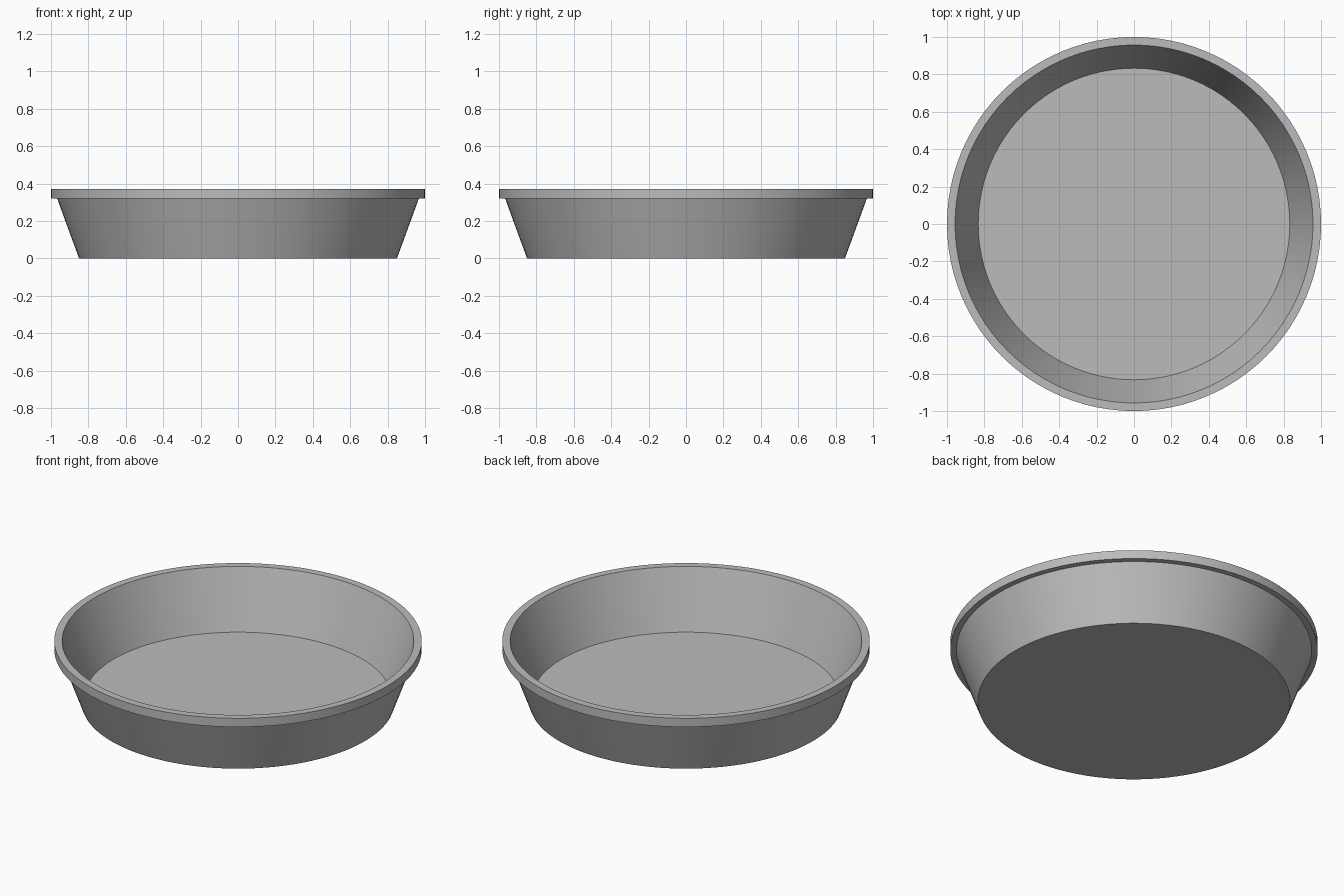
import bpy
import bmesh
import math

cube = bpy.data.objects.get("Cube")
if cube:
    bpy.data.objects.remove(cube, do_unlink=True)

SEGMENTS = 96

# Plain grey metal
metal = bpy.data.materials.new("grey_metal")
metal.use_nodes = True
grey = (0.5, 0.5, 0.5, 1.0)
metal.diffuse_color = grey
metal.node_tree.nodes["Principled BSDF"].inputs["Base Color"].default_value = grey


def lathe(name, profile, material):
    """Revolve an open (radius, height) profile and cap both its ends."""
    bm = bmesh.new()
    rings = []
    for r, z in profile:
        angles = [2 * math.pi * i / SEGMENTS for i in range(SEGMENTS)]
        rings.append([bm.verts.new((r * math.cos(a), r * math.sin(a), z)) for a in angles])
    for low, high in zip(rings, rings[1:]):
        for i in range(SEGMENTS):
            j = (i + 1) % SEGMENTS
            bm.faces.new((low[i], low[j], high[j], high[i]))
    bm.faces.new(reversed(rings[0]))
    bm.faces.new(rings[-1])
    bmesh.ops.recalc_face_normals(bm, faces=bm.faces)
    mesh = bpy.data.meshes.new(name)
    bm.to_mesh(mesh)
    bm.free()
    mesh.materials.append(material)
    obj = bpy.data.objects.new(name, mesh)
    bpy.context.collection.objects.link(obj)
    bpy.ops.object.select_all(action="DESELECT")
    obj.select_set(True)
    bpy.context.view_layer.objects.active = obj
    bpy.ops.object.shade_smooth_by_angle(angle=math.radians(30))
    return obj


# Outer base, sloping wall, square rim, inner wall, inner floor
lathe("round_pan", [
    (0.85, 0.0),
    (0.967, 0.32),
    (1.0, 0.32),
    (1.0, 0.372),
    (0.957, 0.372),
    (0.833, 0.035),
], metal)
